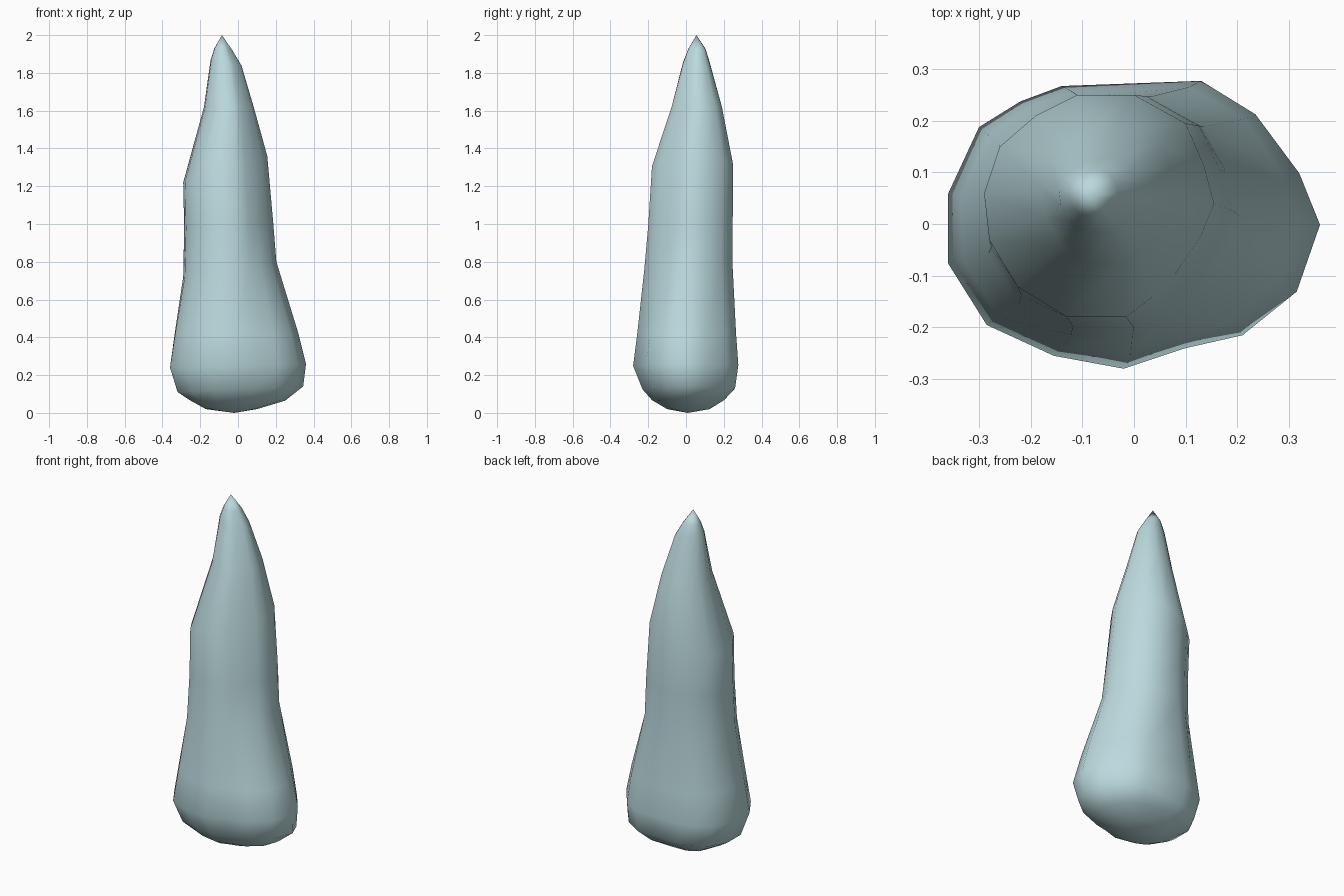
import bpy, bmesh

if "Cube" in bpy.data.objects:
    bpy.data.objects.remove(bpy.data.objects["Cube"])

# Cross-sections (counter-clockwise from +x): the wide foot and the narrower shaft
FOOT = [(.36, 0), (.32, .10), (.235, .215), (.13, .28), (-.14, .27), (-.22, .24),
        (-.30, .19), (-.36, .06), (-.36, -.075), (-.285, -.195), (-.155, -.255),
        (-.02, -.28), (.10, -.24), (.21, -.215), (.315, -.13)]
SHAFT = [(.155, .04), (.135, .115), (.10, .195), (0, .25), (-.11, .25), (-.19, .21),
         (-.26, .15), (-.29, .06), (-.28, -.03), (-.225, -.12), (-.13, -.178),
         (-.015, -.178), (.035, -.14), (.08, -.095), (.13, -.02)]

# Levels: z at left, z at right, x min, x max, y min, y max, foot-to-shaft blend
LEVELS = [
    (.02, .02, -.17, .10, -.10, .125, 0),
    (.07, .065, -.26, .25, -.18, .20, 0),
    (.11, .14, -.32, .345, -.23, .26, 0),
    (.24, .26, -.36, .36, -.28, .277, 0),
    (.42, .42, -.335, .32, -.258, .265, .2),
    (.72, .80, -.29, .203, -.22, .247, .75),
    (.98, 1.0, -.285, .187, -.20, .247, .9),
    (1.22, 1.36, -.29, .155, -.18, .25, 1),
    (1.62, 1.62, -.18, .083, -.076, .19, 1),
    (1.87, 1.84, -.145, .018, -.015, .125, 1),
    (1.93, 1.92, -.125, -.03, .012, .104, 1),
]


def normalise(ring):
    xs, ys = zip(*ring)
    return [((x - min(xs)) / (max(xs) - min(xs)), (y - min(ys)) / (max(ys) - min(ys)))
            for x, y in ring]


foot, shaft = normalise(FOOT), normalise(SHAFT)
bm = bmesh.new()
rings = []
for zl, zr, x0, x1, y0, y1, t in LEVELS:
    mix = normalise([(a[0] * (1 - t) + b[0] * t, a[1] * (1 - t) + b[1] * t)
                     for a, b in zip(foot, shaft)])
    rings.append([bm.verts.new((x0 + u * (x1 - x0), y0 + v * (y1 - y0), zl + u * (zr - zl)))
                  for u, v in mix])

# Side walls, rounded base and pointed tip
n = len(FOOT)
base = bm.verts.new((-.02, .01, 0))
tip = bm.verts.new((-.085, .055, 2))
for i in range(n):
    j = (i + 1) % n
    for lo, hi in zip(rings, rings[1:]):
        bm.faces.new((lo[i], lo[j], hi[j], hi[i]))
    bm.faces.new((base, rings[0][j], rings[0][i]))
    bm.faces.new((rings[-1][i], rings[-1][j], tip))
bmesh.ops.recalc_face_normals(bm, faces=bm.faces)
for f in bm.faces:
    f.smooth = True

mesh = bpy.data.meshes.new("tapered_spike")
bm.to_mesh(mesh)
bm.free()
spike = bpy.data.objects.new("tapered_spike", mesh)
bpy.context.collection.objects.link(spike)

# Pale blue-green surface
mat = bpy.data.materials.new("pale_teal")
mat.diffuse_color = (.50, .70, .73, 1)
mat.use_nodes = True
mat.node_tree.nodes["Principled BSDF"].inputs["Base Color"].default_value = mat.diffuse_color
mesh.materials.append(mat)
